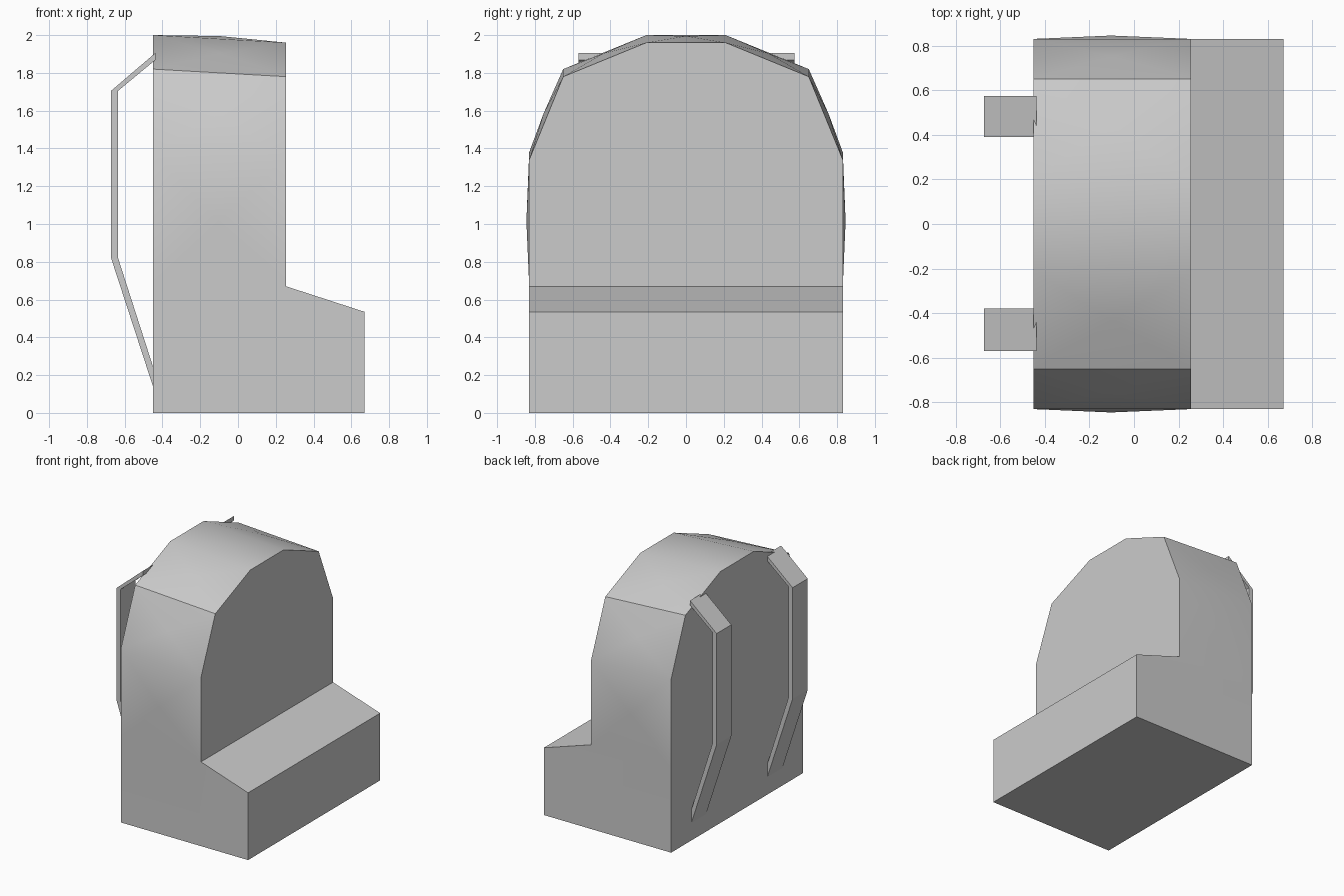
import bpy, bmesh
from mathutils import Vector

if "Cube" in bpy.data.objects:
    bpy.data.objects.remove(bpy.data.objects["Cube"])

XB, XM, XF, XP = -0.45, 0.255, 0.255, 0.67   # back, panel front, pocket root, pocket front


def finish(name, bm, smooth=False):
    bmesh.ops.recalc_face_normals(bm, faces=bm.faces)
    me = bpy.data.meshes.new(name)
    bm.to_mesh(me)
    bm.free()
    ob = bpy.data.objects.new(name, me)
    bpy.context.collection.objects.link(ob)
    if smooth:
        bpy.ops.object.select_all(action='DESELECT')
        bpy.context.view_layer.objects.active = ob
        ob.select_set(True)
        bpy.ops.object.shade_smooth_by_angle(angle=0.52)
    return ob


# bag body: arched outline lofted back to front, top edge dropping slightly
half = [(0.83, 0.67), (0.83, 1.38), (0.65, 1.82), (0.21, 2.0)]
arch = half + [(-y, z) for y, z in reversed(half)]
bm = bmesh.new()
back = [bm.verts.new((XB, y, z)) for y, z in arch]
front = [bm.verts.new((XF, y, z - (0.04 if z > 1 else 0))) for y, z in arch]
panels = [bm.faces.new((back[i], back[i + 1], front[i + 1], front[i]))
          for i in range(len(arch) - 1)]
bm.faces.new(front)

# base with sloped front pocket, continuing the body sides
low = {}
for s, b, f in ((1, back[0], front[0]), (-1, back[-1], front[-1])):
    y = 0.83 * s
    low[s] = [bm.verts.new(p) for p in ((XB, y, 0), (XP, y, 0), (XP, y, 0.535))]
    bm.faces.new(low[s] + [f, b])
a, c = low[1], low[-1]
bm.faces.new((a[0], a[1], c[1], c[0]))
bm.faces.new((a[1], a[2], c[2], c[1]))
bm.faces.new((a[2], front[0], front[-1], c[2]))
bm.faces.new(back + [c[0], a[0]])
bmesh.ops.recalc_face_normals(bm, faces=bm.faces)

# slight padded bulge in the middle of the arched panels
bmesh.ops.poke(bm, faces=panels, offset=0.015)
finish("bag_body", bm, smooth=True)

# shoulder straps: flat bent bands on the back
outer = [(-0.438, 1.905), (-0.672, 1.705), (-0.672, 0.82), (-0.45, 0.14)]
inner = [(-0.438, 1.868), (-0.635, 1.705), (-0.635, 0.82), (-0.45, 0.245)]
for name, y0, y1 in (("strap_left", 0.39, 0.575), ("strap_right", -0.57, -0.38)):
    bm = bmesh.new()
    rings = [[bm.verts.new(p) for p in ((o[0], y0, o[1]), (o[0], y1, o[1]),
                                        (i[0], y1, i[1]), (i[0], y0, i[1]))]
             for o, i in zip(outer, inner)]
    for r, q in zip(rings, rings[1:]):
        for k in range(4):
            bm.faces.new((r[k], r[(k + 1) % 4], q[(k + 1) % 4], q[k]))
    bm.faces.new(rings[0])
    bm.faces.new(rings[-1])
    finish(name, bm)
